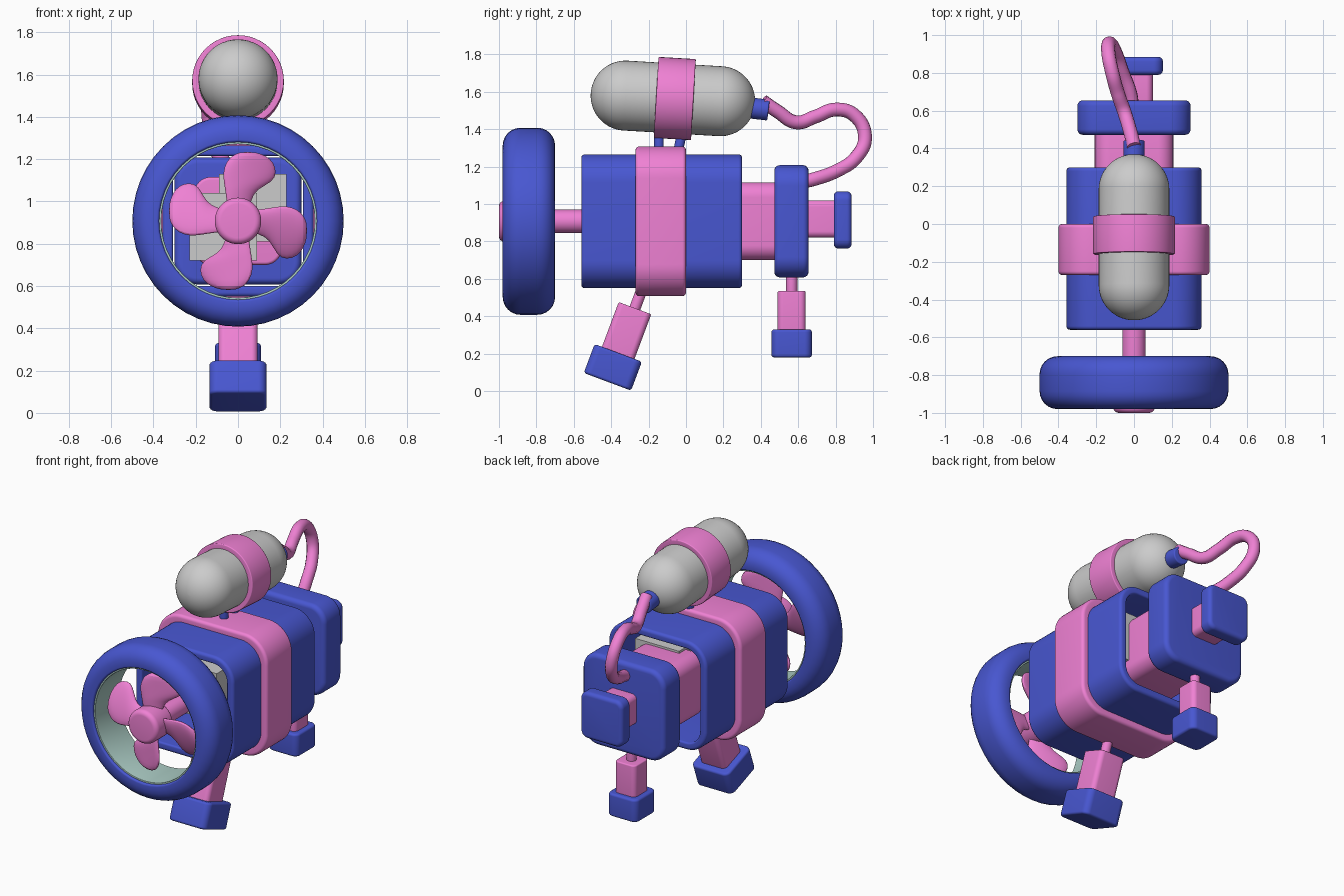
import bpy, bmesh
from math import sin, cos, pi, radians
from mathutils import Matrix, Vector

if "Cube" in bpy.data.objects:
    bpy.data.objects.remove(bpy.data.objects["Cube"])


def material(name, rgb):
    m = bpy.data.materials.new(name)
    m.diffuse_color = (*rgb, 1)
    m.use_nodes = True
    m.node_tree.nodes["Principled BSDF"].inputs["Base Color"].default_value = m.diffuse_color
    return m


BLUE = material("blue", (0.065, 0.095, 0.64))
PINK = material("pink", (0.87, 0.22, 0.66))
TEAL = material("pale_teal", (0.42, 0.62, 0.57))
CZ = 0.908                      # height of the main axis
ALONG_Y = -90                   # tilt that points a part's axis to +y


def finish(name, bm, mat, matrix=Matrix()):
    bm.transform(matrix)
    bmesh.ops.recalc_face_normals(bm, faces=bm.faces)
    me = bpy.data.meshes.new(name)
    bm.to_mesh(me)
    bm.free()
    ob = bpy.data.objects.new(name, me)
    bpy.context.collection.objects.link(ob)
    if mat:
        me.materials.append(mat)
    smooth(ob)
    return ob


def smooth(ob):
    bpy.ops.object.select_all(action='DESELECT')
    ob.select_set(True)
    bpy.context.view_layer.objects.active = ob
    bpy.ops.object.shade_smooth_by_angle(angle=radians(35))


def outline(h, core):
    """Rounded square of half width h; core 0 gives a circle."""
    r, pts, n = h - core, [], 12
    for q, (sx, sy) in enumerate([(1, 1), (-1, 1), (-1, -1), (1, -1)]):
        for i in range(n + (core > 0)):
            a = (q + i / n) * pi / 2
            pts.append((sx * core + r * cos(a), sy * core + r * sin(a)))
    return pts


def arc(h, z, b, start, n=6):
    """Quarter round of radius b about profile point (h, z)."""
    return [(h + b * cos(start + i / n * pi / 2), z + b * sin(start + i / n * pi / 2))
            for i in range(n + 1)]


def bridge(bm, rings, closed):
    loops = [[bm.verts.new(p) for p in ring] for ring in rings]
    pairs = list(zip(loops, loops[1:]))
    if closed:
        pairs.append((loops[-1], loops[0]))
    else:
        bm.faces.new(loops[0])
        bm.faces.new(loops[-1])
    for a, b in pairs:
        for i in range(len(a)):
            j = (i + 1) % len(a)
            bm.faces.new((a[i], a[j], b[j], b[i]))


def solid(name, mat, origin, w0, w1, half, corner=None, bevel=0.02, tilt=ALONG_Y,
          inner=None, inner_bevel=0.012, n=6):
    """Rounded block, cylinder (corner None) or, with inner, a tube along its axis."""
    core = 0 if corner is None else half - corner
    b = min(bevel, half - core - 0.001)
    prof = arc(half - b, w0 + b, b, -pi / 2, n) + arc(half - b, w1 - b, b, 0, n)
    if inner:
        c = inner_bevel
        prof += arc(inner + c, w1 - c, c, pi / 2) + arc(inner + c, w0 + c, c, pi)
    bm = bmesh.new()
    bridge(bm, [[(x, y, w) for x, y in outline(h, core)] for h, w in prof], bool(inner))
    return finish(name, bm, mat,
                  Matrix.Translation(origin) @ Matrix.Rotation(radians(tilt), 4, 'X'))


AXIS = (0, 0, CZ)

# front ring with pale lining
solid("fan_ring", BLUE, AXIS, -0.98, -0.70, 0.50, bevel=0.095, inner=0.373)
solid("fan_ring_lining", TEAL, AXIS, -0.965, -0.715, 0.385, bevel=0.003,
      inner=0.363, inner_bevel=0.003)

# propeller: hub, shaft and four blades
solid("propeller_hub", PINK, AXIS, -1.0, -0.82, 0.11, bevel=0.03)
solid("propeller_shaft", PINK, AXIS, -0.85, -0.25, 0.062, bevel=0.01)
sections = [(0.05, 0.0, 0.05), (0.10, 0.005, 0.06), (0.15, 0.012, 0.075),
            (0.185, 0.05, 0.12), (0.23, 0.056, 0.13), (0.28, 0.056, 0.115),
            (0.31, 0.052, 0.08), (0.327, 0.045, 0.035)]
for k in range(4):
    bm = bmesh.new()
    rings = []
    for r, cx, w in sections:
        ring = []
        for i in range(16):
            a = i * pi / 8
            x = cx + w * cos(a)
            thick = 0.028 * min(1, w / 0.08)
            ring.append((x, 0.35 * x + thick * sin(a), r))
        rings.append(ring)
    bridge(bm, rings, False)
    blade = finish(f"propeller_blade_{k + 1}", bm, PINK,
                   Matrix.Translation((0, -0.89, CZ)) @ Matrix.Rotation(k * pi / 2, 4, 'Y'))
    blade.modifiers.new("round", 'SUBSURF').levels = 1

# hollow body with its band
solid("body_shell", BLUE, AXIS, -0.56, 0.30, 0.358, corner=0.15, bevel=0.02, inner=0.308)
solid("body_band", PINK, AXIS, -0.27, 0.0, 0.40, corner=0.17, bevel=0.02, inner=0.34)

# inner machinery: two overlapping grey blocks
for name, x, z, y0, y1 in (("motor_block_front", -0.07, 0.88, -0.35, -0.05),
                           ("motor_block_back", 0.07, 0.97, -0.12, 0.2)):
    bm = bmesh.new()
    bmesh.ops.create_cube(bm, size=1)
    finish(name, bm, None, Matrix.Translation((x, (y0 + y1) / 2, z))
           @ Matrix.Diagonal((0.32, y1 - y0, 0.32, 1)))

# tail: neck, plate, link and end block
solid("tail_neck", PINK, AXIS, 0.12, 0.50, 0.208, corner=0.08, bevel=0.015)
solid("tail_plate", BLUE, AXIS, 0.472, 0.655, 0.30, corner=0.11, bevel=0.03)
solid("tail_link", PINK, (0, 0, 0.92), 0.63, 0.82, 0.10, corner=0.035, bevel=0.01)
solid("tail_end_block", BLUE, (0, 0, 0.915), 0.79, 0.885, 0.153, corner=0.05, bevel=0.025)

# legs: foot, sleeve and rod
for side, origin, tilt, foot, sleeve, h in (
        ("front", (0, -0.42, 0.05), -20.5, 0.135, 0.093, (0.165, 0.42, 0.60)),
        ("back", (0, 0.565, 0.18), 0, 0.108, 0.075, (0.15, 0.355, 0.48))):
    solid(f"{side}_foot", BLUE, origin, 0, h[0], foot, corner=0.04, bevel=0.015, tilt=tilt)
    solid(f"{side}_leg_sleeve", PINK, origin, h[0] - 0.03, h[1], sleeve,
          corner=0.03, bevel=0.008, tilt=tilt)
    solid(f"{side}_leg_rod", PINK, origin, h[1] - 0.03, h[2], 0.03, bevel=0.004, tilt=tilt)

# air tank with strap, struts and nozzle
TANK, TILT = (0, -0.07, 1.565), -93.4
solid("tank", None, TANK, -0.44, 0.44, 0.187, bevel=0.187, tilt=TILT, n=14)
solid("tank_strap", PINK, TANK, -0.09, 0.11, 0.217, bevel=0.006, tilt=TILT,
      inner=0.18, inner_bevel=0.004)
solid("tank_nozzle", BLUE, TANK, 0.42, 0.515, 0.056, bevel=0.008, tilt=-97)
for name, y, tilt in (("tank_strut_front", -0.145, 0), ("tank_strut_back", -0.045, -12)):
    solid(name, BLUE, (0, y, 1.27), 0, 0.12, 0.026, bevel=0.004, tilt=tilt)

# hose looping from the nozzle down to the tail plate
path = [(0, 0.41, 1.55), (-0.02, 0.49, 1.495), (-0.05, 0.59, 1.437), (-0.085, 0.69, 1.467),
        (-0.115, 0.80, 1.505), (-0.135, 0.90, 1.475), (-0.13, 0.957, 1.36),
        (-0.10, 0.91, 1.25), (-0.06, 0.80, 1.175), (-0.02, 0.69, 1.135), (-0.01, 0.63, 1.12)]
cu = bpy.data.curves.new("air_hose", 'CURVE')
cu.dimensions = '3D'
cu.bevel_depth = 0.037
cu.bevel_resolution = 4
cu.use_fill_caps = True
sp = cu.splines.new('BEZIER')
sp.bezier_points.add(len(path) - 1)
for bp, co in zip(sp.bezier_points, path):
    bp.co = Vector(co)
    bp.handle_left_type = bp.handle_right_type = 'AUTO'
cu.materials.append(PINK)
hose = bpy.data.objects.new("air_hose", cu)
bpy.context.collection.objects.link(hose)
bpy.ops.object.select_all(action='DESELECT')
hose.select_set(True)
bpy.context.view_layer.objects.active = hose
bpy.ops.object.convert(target='MESH')
smooth(bpy.context.view_layer.objects.active)
